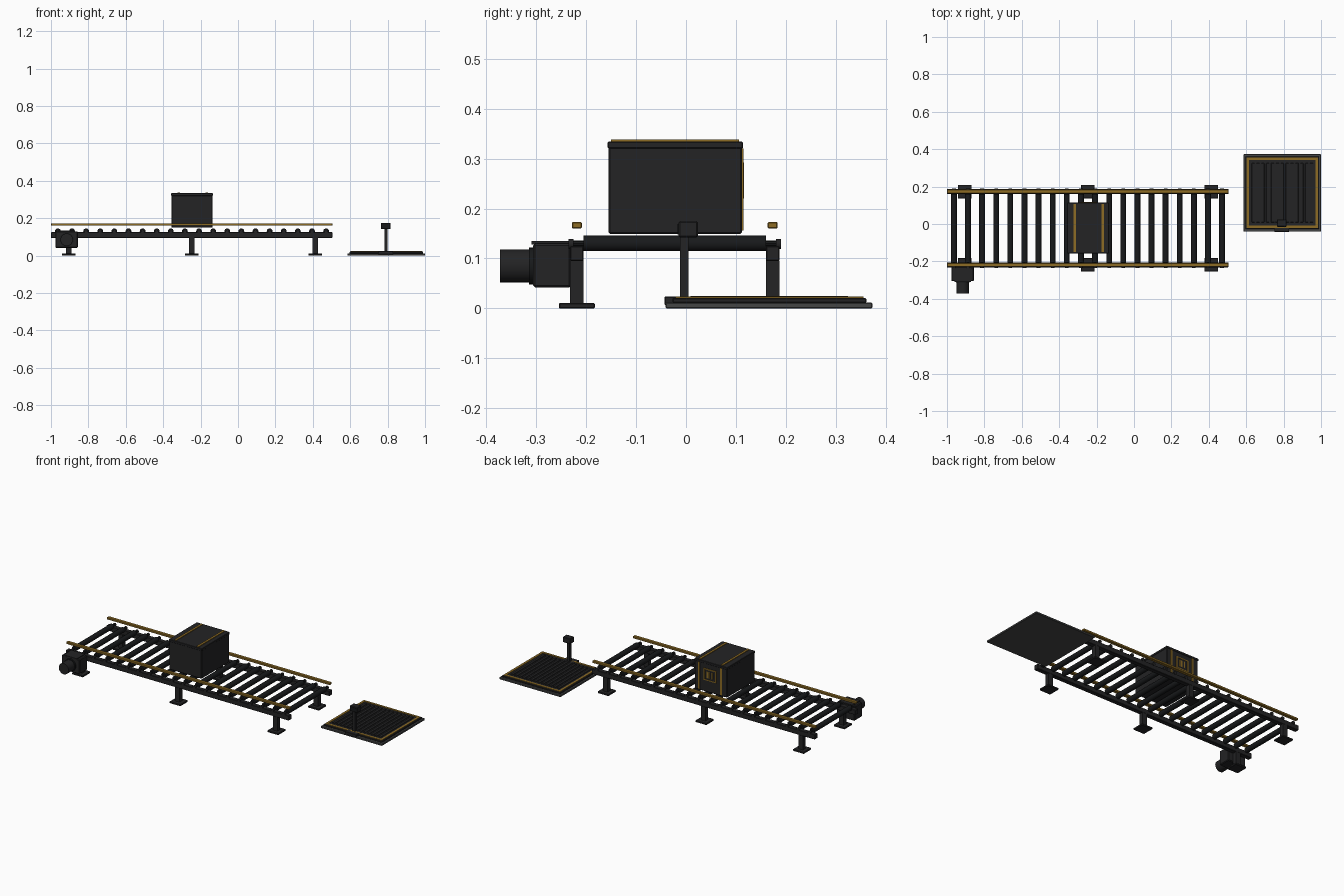
import bpy, bmesh, math

old = bpy.data.objects.get("Cube")
if old:
    bpy.data.objects.remove(old)


def material(name, r, g, b):
    m = bpy.data.materials.new(name)
    m.use_nodes = True
    m.diffuse_color = (r, g, b, 1)
    node = m.node_tree.nodes["Principled BSDF"]
    node.inputs["Base Color"].default_value = (r, g, b, 1)
    node.inputs["Roughness"].default_value = 0.6
    return m


charcoal = material("charcoal", 0.017, 0.017, 0.018)
black = material("black steel", 0.009, 0.010, 0.011)
amber = material("amber", 0.27, 0.15, 0.018)
grey = material("grey metal", 0.06, 0.062, 0.062)


def box(name, x, y, z, mat, bevel=0.0):
    """Box from (min, max) ranges on each axis."""
    bpy.ops.mesh.primitive_cube_add(size=1, location=[sum(r) / 2 for r in (x, y, z)])
    ob = bpy.context.object
    ob.name = name
    ob.scale = [r[1] - r[0] for r in (x, y, z)]
    bpy.ops.object.transform_apply(location=False, rotation=False)
    ob.data.materials.append(mat)
    if bevel:
        mod = ob.modifiers.new("bevel", 'BEVEL')
        mod.width = bevel
        mod.segments = 1
    return ob


def rod(name, x, z, y, radius, mat, sides=16):
    """Cylinder lying along y."""
    bpy.ops.mesh.primitive_cylinder_add(
        vertices=sides, radius=radius, depth=y[1] - y[0],
        location=(x, sum(y) / 2, z), rotation=(math.pi / 2, 0, 0))
    ob = bpy.context.object
    ob.name = name
    ob.data.materials.append(mat)
    bpy.ops.object.shade_smooth_by_angle()
    return ob


def around(c, half):
    return (c - half, c + half)


MID = -0.0225            # centre line of the conveyor
LENGTH = (-1.0, 0.505)

# Side frames, guard rails, legs and feet
for side, label in ((-1, "front"), (1, "back")):
    y = MID + side * 0.196
    box(label + "_side_frame", LENGTH, around(y, 0.0135), (0.095, 0.125), charcoal, 0.002)
    box(label + "_guard_rail", LENGTH, around(y, 0.010), (0.160, 0.173), amber, 0.002)
    for x in (-0.905, -0.247, 0.413):
        box(label + "_leg", around(x, 0.015), around(y, 0.0135), (0.010, 0.096), charcoal)
        box(label + "_foot", around(x, 0.037), around(y, 0.036), (0, 0.011), charcoal, 0.002)

# Rollers with axles and end bearings
COUNT = 20
for i in range(COUNT):
    x = -0.963 + i * 1.434 / (COUNT - 1)
    rod("roller", x, 0.130, (-0.205, 0.160), 0.0155, black)
    rod("roller_axle", x, 0.130, (-0.234, 0.189), 0.006, black, 8)
    for side in (-1, 1):
        rod("roller_bearing", x, 0.129, around(MID + side * 0.2075, 0.005), 0.010, charcoal, 12)

# Drive motor
MX = -0.916
box("gearbox", around(MX, 0.060), (-0.306, -0.230), (0.042, 0.130), charcoal, 0.004)
box("gearbox_cover", around(MX, 0.045), (-0.309, -0.232), (0.128, 0.135), charcoal)
rod("motor_body", MX, 0.085, (-0.372, -0.300), 0.033, charcoal, 24)
rod("motor_flange", MX, 0.085, (-0.314, -0.304), 0.037, black, 24)

# Parcel with lid and tape
PX, PY = (-0.356, -0.137), (-0.155, 0.112)
box("parcel", PX, PY, (0.149, 0.332), charcoal, 0.003)
box("parcel_lid", (-0.358, -0.135), (-0.157, 0.114), (0.320, 0.334), charcoal, 0.002)
for x in (-0.317, -0.168):
    box("top_tape", around(x, 0.0065), (-0.150, 0.106), (0.332, 0.338), amber)
    box("back_tape", around(x, 0.0055), (0.110, 0.1155), (0.156, 0.320), amber)

# Label on the back of the parcel: outlined panel with bars
LX, LZ, LY = -0.2425, 0.256, (0.110, 0.1165)
box("label_panel", around(LX, 0.040), (0.110, 0.1145), around(LZ, 0.034), charcoal)
for s in (-1, 1):
    box("label_side_line", around(LX + s * 0.039, 0.004), LY, around(LZ, 0.036), amber)
    box("label_edge_line", around(LX, 0.043), LY, around(LZ + s * 0.033, 0.003), amber)
for dx in (-0.015, 0.005, 0.018):
    box("label_bar", around(LX + dx, 0.004), LY, around(LZ, 0.020), amber)

# Floor scale
SX, SY = 0.793, 0.167
box("scale_base", (0.586, 1.0), (-0.041, 0.373), (0, 0.012), grey, 0.002)
box("scale_platform", around(SX, 0.197), around(SY, 0.194), (0.011, 0.021), charcoal, 0.002)
for s in (-1, 1):
    box("scale_side_stripe", around(SX + s * 0.184, 0.0065), around(SY, 0.188), (0.020, 0.024), amber)
    box("scale_end_stripe", around(SX, 0.190), around(SY + s * 0.181, 0.0065), (0.020, 0.024), amber)
RIDGES = 13
for i in range(RIDGES):
    x = SX - 0.156 + i * 0.312 / (RIDGES - 1)
    box("scale_ridge", around(x, 0.008), around(SY, 0.158), (0.020, 0.025), charcoal, 0.001)

# Scale readout on its post
PXC = 0.790
box("post_foot", around(PXC, 0.040), (-0.043, 0.010), (0.006, 0.024), charcoal, 0.002)
box("post", around(PXC, 0.008), (-0.012, 0.005), (0.020, 0.150), charcoal)
box("readout_head", around(PXC, 0.026), (-0.015, 0.024), (0.142, 0.175), charcoal, 0.003)
box("readout_screen", around(PXC, 0.020), (-0.017, -0.012), (0.148, 0.169), black)
